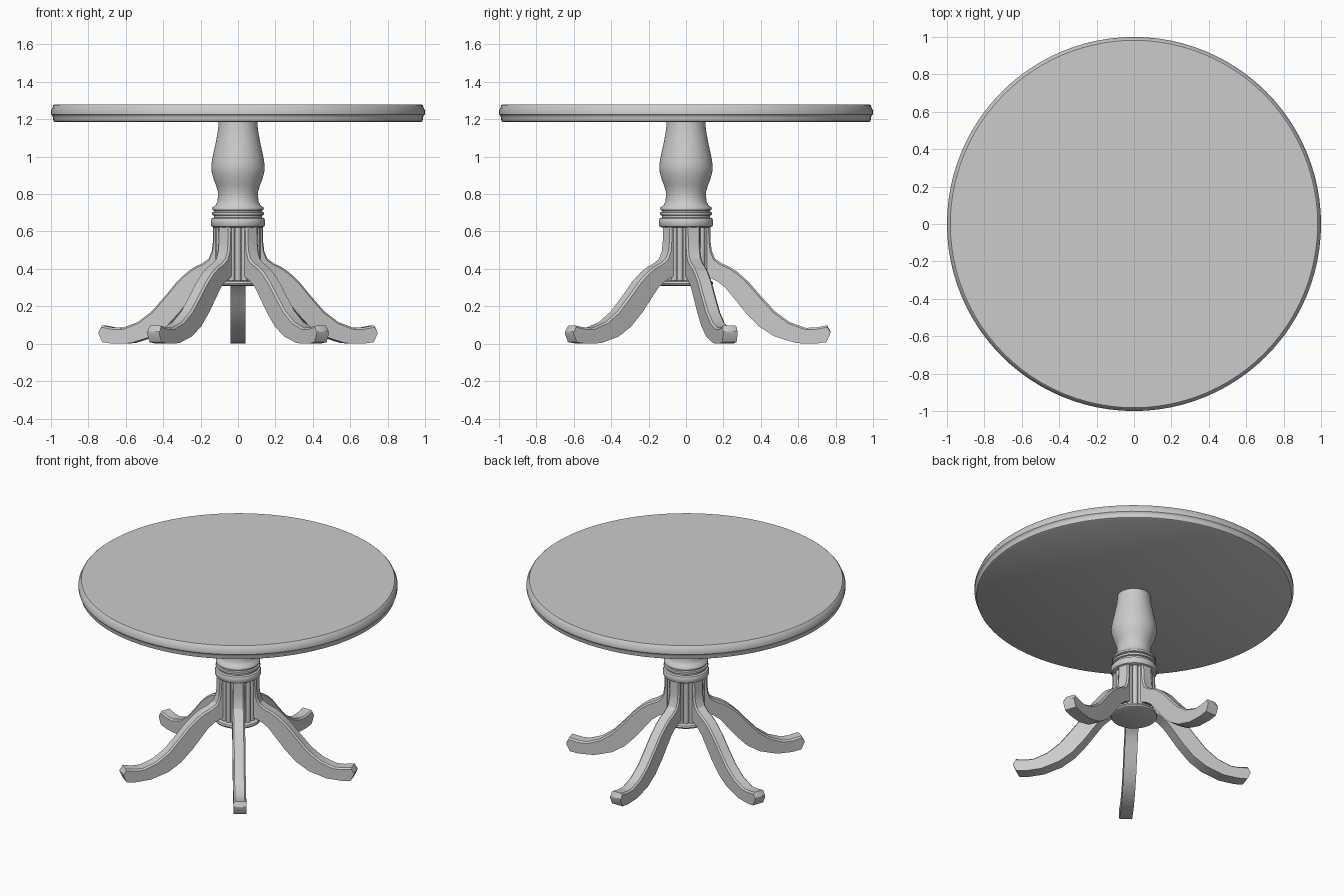
import bpy, bmesh, math
from mathutils import Matrix, Vector

if "Cube" in bpy.data.objects:
    bpy.data.objects.remove(bpy.data.objects["Cube"])


def finish(bm, name, angle=35):
    bmesh.ops.recalc_face_normals(bm, faces=bm.faces)
    me = bpy.data.meshes.new(name)
    bm.to_mesh(me)
    bm.free()
    ob = bpy.data.objects.new(name, me)
    bpy.context.collection.objects.link(ob)
    bpy.ops.object.select_all(action='DESELECT')
    ob.select_set(True)
    bpy.context.view_layer.objects.active = ob
    bpy.ops.object.shade_smooth_by_angle(angle=math.radians(angle))
    return ob


def loft(bm, rings, closed_caps=True):
    vs = [[bm.verts.new(p) for p in ring] for ring in rings]
    n = len(vs[0])
    for a, b in zip(vs, vs[1:]):
        for i in range(n):
            j = (i + 1) % n
            bm.faces.new((a[i], a[j], b[j], b[i]))
    if closed_caps:
        bm.faces.new(vs[0])
        bm.faces.new(vs[-1])


def circle(r, z, n, cx=0, cy=0):
    return [(cx + r * math.cos(2 * math.pi * i / n),
             cy + r * math.sin(2 * math.pi * i / n), z) for i in range(n)]


def lathe(name, profile, n=64):
    bm = bmesh.new()
    loft(bm, [circle(r, z, n) for r, z in profile])
    return finish(bm, name)


# Round top with moulded edge
lathe("table_top", [(.978, 1.185), (.987, 1.19), (.99, 1.212), (.992, 1.218),
                    (1.0, 1.226), (1.0, 1.248), (.993, 1.26), (.988, 1.275),
                    (.982, 1.28)], 96)

# Turned pedestal
lathe("pedestal", [(.13, .622), (.14, .627), (.145, .637), (.145, .66), (.14, .67),
                   (.128, .675), (.128, .685), (.138, .688), (.14, .695), (.138, .702),
                   (.128, .705), (.128, .712), (.137, .715), (.138, .722), (.135, .73),
                   (.118, .742), (.11, .76), (.107, .79), (.108, .815), (.117, .845),
                   (.131, .88), (.141, .92), (.143, .945), (.139, .98), (.129, 1.03),
                   (.118, 1.08), (.109, 1.13), (.105, 1.16), (.103, 1.19)])

# Lower core and base disc
lathe("column_core", [(.105, .33), (.105, .63)], 40)
lathe("base_disc", [(.13, .308), (.142, .313), (.146, .322), (.142, .333), (.13, .338)])

# Vertical reeds between the legs
bm = bmesh.new()
for k in range(5):
    for d in (-19, 0, 19):
        a = math.radians(54 + 72 * k + d)
        r = .104
        loft(bm, [circle(.017, z, 12, r * math.cos(a), r * math.sin(a)) for z in (.335, .628)])
finish(bm, "column_reeds")

# Curved legs: (outer r, outer z, inner r, inner z)
stations = [(.13, .63, .07, .63), (.132, .54, .07, .5), (.138, .495, .07, .44),
            (.155, .455, .08, .39), (.19, .43, .12, .355), (.235, .41, .165, .335),
            (.28, .38, .21, .30), (.335, .33, .255, .245), (.40, .255, .315, .17),
            (.475, .173, .39, .092), (.555, .115, .475, .038), (.64, .085, .59, .003),
            (.69, .086, .69, 0), (.755, .098, .75, .008), (.772, .066, .771, .052)]


def section(ro, zo, ri, zi, w=.04, c=.010):
    o, i = Vector((ro, 0, zo)), Vector((ri, 0, zi))
    d = (i - o).normalized() * min(c, (i - o).length * .3)
    side = Vector((0, 1, 0))
    return [i - side * w, i + side * w, o + d + side * w,
            o + side * (w - c), o - side * (w - c), o + d - side * w]


for k in range(5):
    bm = bmesh.new()
    loft(bm, [section(*s) for s in stations])
    bm.transform(Matrix.Rotation(math.radians(90 + 72 * k), 4, 'Z'))
    finish(bm, f"leg_{k + 1}", 30)
